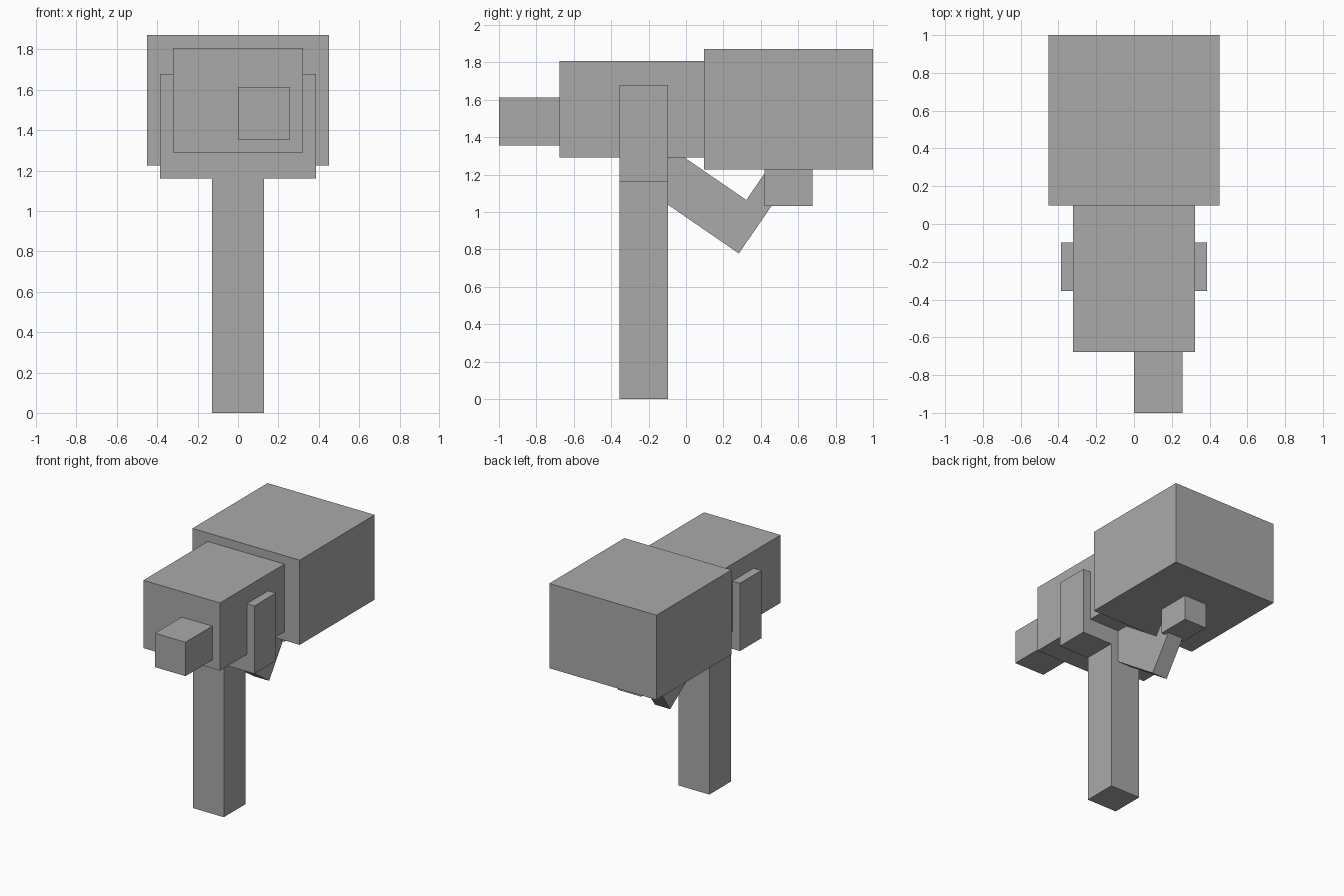
import bpy
import bmesh
import math

if "Cube" in bpy.data.objects:
    bpy.data.objects.remove(bpy.data.objects["Cube"])

U = 2 / 31  # base grid unit of the model

grey = bpy.data.materials.new("plain grey")
grey.diffuse_color = (0.4, 0.4, 0.4, 1)
grey.use_nodes = True
grey.node_tree.nodes["Principled BSDF"].inputs["Base Color"].default_value = grey.diffuse_color


def finish(name, bm):
    bmesh.ops.recalc_face_normals(bm, faces=bm.faces)
    mesh = bpy.data.meshes.new(name)
    bm.to_mesh(mesh)
    bm.free()
    mesh.materials.append(grey)
    obj = bpy.data.objects.new(name, mesh)
    bpy.context.collection.objects.link(obj)
    return obj


def box(name, x, y, z):
    """Box from (min, max) ranges given in grid units."""
    bm = bmesh.new()
    bmesh.ops.create_cube(bm, size=1)
    for v in bm.verts:
        v.co = [U * ((a + b) / 2 + c * (b - a)) for (a, b), c in zip((x, y, z), v.co)]
    return finish(name, bm)


# Post and the cradle that holds the body
box("post", (-2, 2), (-5.5, -1.5), (0, 18))
box("cradle", (-6, 6), (-5.5, -1.5), (18, 26))

# Body, heavy rear housing and offset nozzle
box("front_body", (-5, 5), (-10.5, 1.5), (20, 28))
box("rear_housing", (-7, 7), (1.5, 15.5), (19, 29))
box("nozzle", (0, 4), (-15.5, -10.5), (21, 25))

# Socket under the rear housing
box("arm_socket", (-1.5, 1.5), (6.5, 10.5), (16, 19))

# Tilted L-shaped support arm: long beam (4 thick) and short upright (2 thick)
tilt = math.radians(34.5)
along = (-math.cos(tilt), math.sin(tilt))
across = (math.sin(tilt), math.cos(tilt))
corner = (4.38, 12.06)
bm = bmesh.new()
ring = []
for a, b in [(0, 0), (9.3, 0), (9.3, 4), (2, 4), (2, 7), (0, 7)]:
    y = corner[0] + a * along[0] + b * across[0]
    z = corner[1] + a * along[1] + b * across[1]
    ring.append(bm.verts.new((-U, y * U, z * U)))
face = bm.faces.new(ring)
side = bmesh.ops.extrude_face_region(bm, geom=[face])["geom"]
bmesh.ops.translate(bm, vec=(2 * U, 0, 0),
                    verts=[g for g in side if isinstance(g, bmesh.types.BMVert)])
finish("support_arm", bm)
